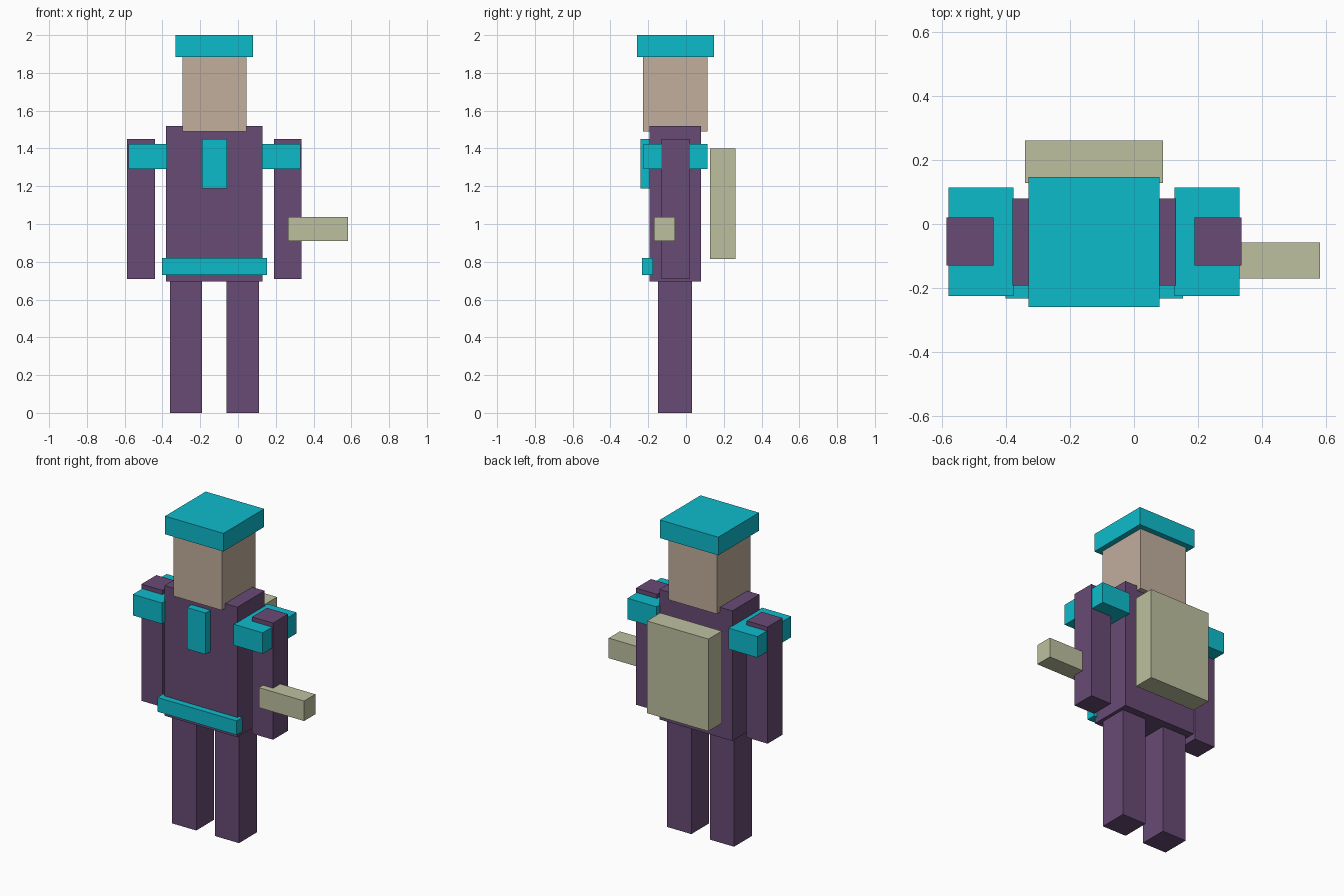
import bpy
from mathutils import Vector

cube = bpy.data.objects.get("Cube")
if cube:
    bpy.data.objects.remove(cube, do_unlink=True)

MID = -0.125  # the body's plane of symmetry


def material(name, r, g, b):
    mat = bpy.data.materials.new(name)
    mat.use_nodes = True
    mat.diffuse_color = (r, g, b, 1)
    mat.node_tree.nodes["Principled BSDF"].inputs["Base Color"].default_value = (r, g, b, 1)
    return mat


teal = material("teal", 0.004, 0.50, 0.60)
purple = material("purple", 0.14, 0.07, 0.178)
skin = material("skin", 0.54, 0.425, 0.34)
khaki = material("khaki", 0.515, 0.53, 0.35)


def box(name, mat, x, y, z):
    """Box spanning the given (min, max) range on each axis."""
    low, high = (Vector(corner) for corner in zip(x, y, z))
    bpy.ops.mesh.primitive_cube_add(size=1, location=(low + high) / 2)
    obj = bpy.context.object
    obj.name = obj.data.name = name
    obj.scale = high - low
    bpy.ops.object.transform_apply(location=False, rotation=False, scale=True)
    obj.data.materials.append(mat)
    return obj


def centred(name, mat, half, y, z):
    return box(name, mat, (MID - half, MID + half), y, z)


def pair(name, mat, inner, outer, y, z):
    """Left and right boxes mirrored about the body's middle."""
    box("left_" + name, mat, (MID + inner, MID + outer), y, z)
    box("right_" + name, mat, (MID - outer, MID - inner), y, z)


# Body
pair("leg", purple, 0.065, 0.235, (-0.147, 0.032), (0, 0.70))
centred("torso", purple, 0.256, (-0.193, 0.08), (0.695, 1.52))
pair("arm", purple, 0.315, 0.462, (-0.13, 0.02), (0.71, 1.45))
centred("head", skin, 0.17, (-0.227, 0.113), (1.49, 1.89))

# Clothing
centred("hat", teal, 0.205, (-0.26, 0.148), (1.885, 2.0))
pair("shoulder_pad", teal, 0.252, 0.456, (-0.225, 0.114), (1.29, 1.423))
centred("chest_badge", teal, 0.066, (-0.24, -0.18), (1.187, 1.45))
centred("belt", teal, 0.278, (-0.233, -0.175), (0.73, 0.82))

# Equipment
centred("backpack", khaki, 0.216, (0.128, 0.262), (0.815, 1.40))
box("hand_tool", khaki, (0.265, 0.583), (-0.17, -0.058), (0.91, 1.037))
